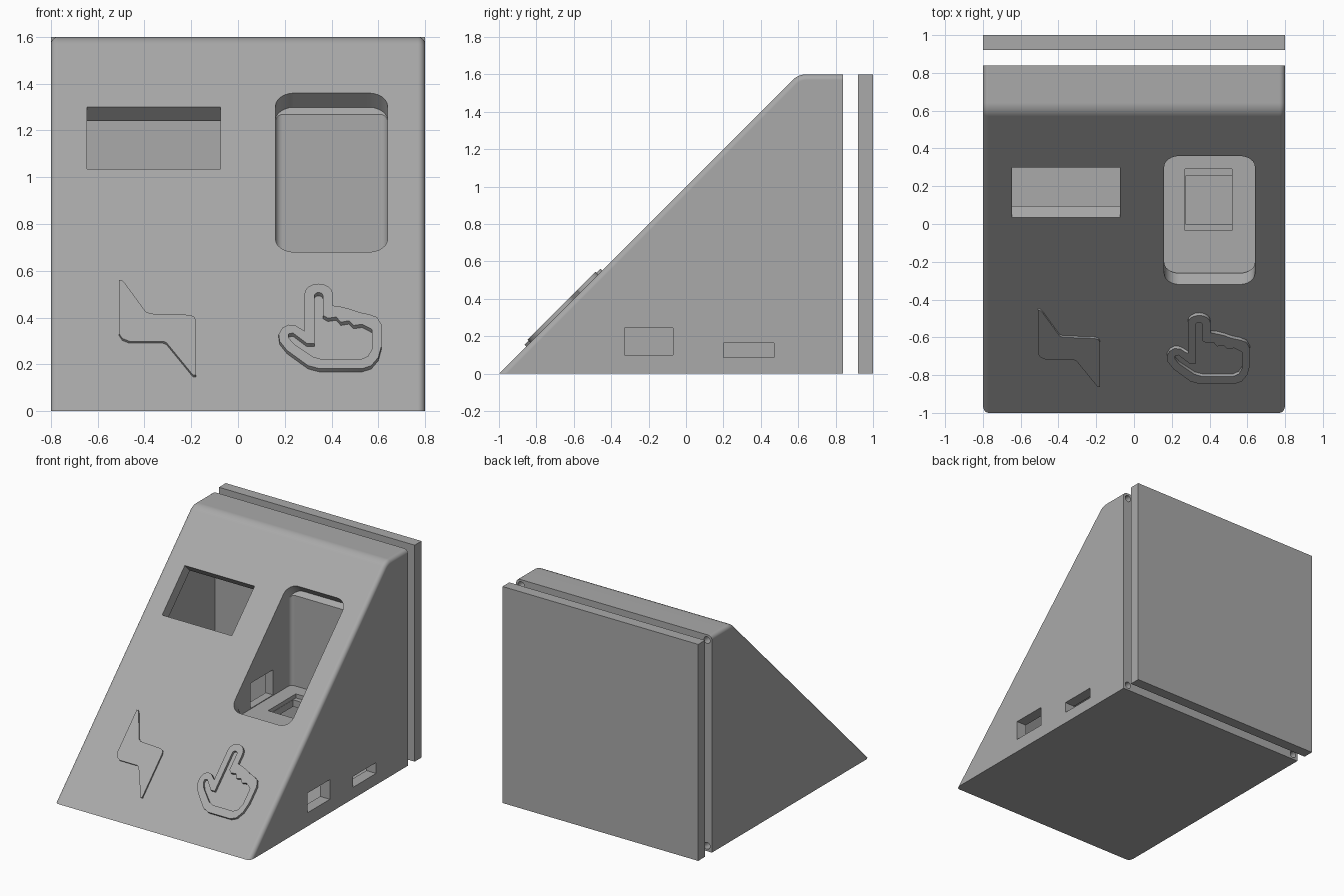
import bpy, bmesh, math
from mathutils import Matrix, Vector

if "Cube" in bpy.data.objects:
    bpy.data.objects.remove(bpy.data.objects["Cube"])

grey = bpy.data.materials.new("plain_grey")
grey.diffuse_color = (0.4, 0.4, 0.4, 1)
grey.use_nodes = True
grey.node_tree.nodes["Principled BSDF"].inputs["Base Color"].default_value = grey.diffuse_color

# Frame lying on the sloped front: local x across, local y up the slope, local z outward
SLOPE = Matrix.Translation((0, -1, 0)) @ Matrix.Rotation(math.radians(45), 4, 'X')
R2 = math.sqrt(2)


def add_object(name, bm):
    bmesh.ops.recalc_face_normals(bm, faces=bm.faces)
    me = bpy.data.meshes.new(name)
    bm.to_mesh(me)
    bm.free()
    ob = bpy.data.objects.new(name, me)
    bpy.context.collection.objects.link(ob)
    me.materials.append(grey)
    return ob


def extrude(name, pts, offset, rule=None, radius=0.03):
    """Extrude a closed 3D outline; optionally round the edges chosen by rule."""
    bm = bmesh.new()
    face = bm.faces.new([bm.verts.new(p) for p in pts])
    geo = bmesh.ops.extrude_face_region(bm, geom=[face])['geom']
    bmesh.ops.translate(bm, vec=offset, verts=[v for v in geo if isinstance(v, bmesh.types.BMVert)])
    if rule:
        edges = [e for e in bm.edges if rule(e.verts[0].co, e.verts[1].co)]
        bmesh.ops.bevel(bm, geom=edges, offset=radius, segments=6, profile=0.5, affect='EDGES')
    return add_object(name, bm)


def prism(name, yz, x0, x1, rule=None, radius=0.03):
    return extrude(name, [(x0, y, z) for y, z in yz], Vector((x1 - x0, 0, 0)), rule, radius)


def box(name, x, y, z):
    return prism(name, [(y[0], z[0]), (y[1], z[0]), (y[1], z[1]), (y[0], z[1])], x[0], x[1])


def slope_window(name, x, z, depth, radius=0):
    """Cutter square to the slope, sized by its front elevation."""
    u0, u1 = z[0] * R2, z[1] * R2
    pts = [(x[0], u0, -depth), (x[1], u0, -depth), (x[1], u1, -depth), (x[0], u1, -depth)]
    rule = (lambda a, b: abs(a.z - b.z) > 0.01) if radius else None
    ob = extrude(name, pts, Vector((0, 0, depth + 0.1)), rule, radius)
    ob.data.transform(SLOPE)
    return ob


def cut(target, cutter):
    bpy.context.view_layer.objects.active = target
    m = target.modifiers.new("cut", 'BOOLEAN')
    m.operation, m.solver, m.object = 'DIFFERENCE', 'EXACT', cutter
    bpy.ops.object.modifier_apply(modifier=m.name)
    bpy.data.objects.remove(cutter, do_unlink=True)


def smooth(ob):
    bpy.ops.object.select_all(action='DESELECT')
    ob.select_set(True)
    bpy.context.view_layer.objects.active = ob
    bpy.ops.object.shade_smooth_by_angle(angle=math.radians(30))
    m = ob.modifiers.new("even_normals", 'WEIGHTED_NORMAL')
    m.keep_sharp = True


# Wedge housing with a rounded brow and softened front side edges
r = 0.1
cy, cz = 0.6 + r * math.tan(math.radians(22.5)), 1.6 - r
brow = [(cy + r * math.cos(a), cz + r * math.sin(a))
        for a in (math.radians(135 - 7.5 * i) for i in range(7))]
profile = [(-1, 0)] + brow + [(0.84, 1.6), (0.84, 0)]


def front_side_edge(a, b):
    return abs(a.x - b.x) < 1e-4 and a.z + b.z > 0.01 and a.y + b.y < 1.67


housing = prism("housing", profile, -0.8, 0.8, front_side_edge, 0.03)

# Hollow interior, leaving solid stock for the sensor pocket
cavity = prism("cavity", [(-0.8, 0.08), (0.64, 1.52), (0.76, 1.52), (0.76, 0.08)], -0.72, 0.72)
cut(cavity, box("pocket_stock", (0.10, 0.76), (-0.34, 0.45), (0.52, 1.7)))
cut(housing, cavity)

# Sensor pocket: rounded back corners, flat floor
cut(housing, prism("pocket", [(-0.28, 0.6), (0.39, 0.6), (0.39, 1.27)], 0.16, 0.64,
                   lambda a, b: abs(a.x - b.x) < 1e-4 and a.y > 0.38 and b.y > 0.38))

# Openings in the sloped face
cut(housing, slope_window("display_window", (-0.645, -0.075), (1.035, 1.30), 0.12))
cut(housing, slope_window("sensor_window", (0.16, 0.64), (0.68, 1.36), 0.086, 0.08))

# Pocket floor recess, its through slot and the cable hole
cut(housing, box("recess", (0.27, 0.52), (-0.035, 0.29), (0.57, 0.65)))
cut(housing, box("slot", (0.272, 0.518), (0.0, 0.255), (0.45, 0.65)))
cut(housing, box("cable_hole", (0.04, 0.2), (-0.085, 0.18), (0.605, 0.79)))

# Connector ports on the right wall
cut(housing, box("large_port", (0.68, 0.9), (-0.33, -0.07), (0.10, 0.245)))
cut(housing, box("small_port", (0.68, 0.9), (0.20, 0.47), (0.085, 0.165)))

# Screw holes at the rear corners
for sx in (-0.76, 0.76):
    for hz in (0.04, 1.56):
        ring = [(sx + 0.025 * math.cos(t), 0.76, hz + 0.025 * math.sin(t))
                for t in (2 * math.pi * i / 20 for i in range(20))]
        cut(housing, extrude("screw_hole", ring, Vector((0, 0.2, 0))))
smooth(housing)

# Back cover, set off from the housing
box("back_cover", (-0.8, 0.8), (0.92, 1.0), (0, 1.6))


def emblem(name, loops, height):
    """Raised flat shape on the slope; a second loop becomes a hole."""
    cu = bpy.data.curves.new(name, 'CURVE')
    cu.dimensions, cu.fill_mode, cu.extrude = '2D', 'BOTH', height / 2
    for loop in loops:
        sp = cu.splines.new('POLY')
        sp.points.add(len(loop) - 1)
        for p, (x, z) in zip(sp.points, loop):
            p.co = (x, z * R2, 0, 1)
        sp.use_cyclic_u = True
    ob = bpy.data.objects.new(name, cu)
    bpy.context.collection.objects.link(ob)
    cu.materials.append(grey)
    ob.matrix_world = SLOPE @ Matrix.Translation((0, 0, height / 2))
    bpy.ops.object.select_all(action='DESELECT')
    ob.select_set(True)
    bpy.context.view_layer.objects.active = ob
    bpy.ops.object.convert(target='MESH')


def fingertip(x, z, rad):
    """Half-round end, left to right, in front elevation."""
    return [(x - rad * math.cos(math.pi * i / 8), z + rad / R2 * math.sin(math.pi * i / 8))
            for i in range(9)]


# Raised lightning bolt
emblem("bolt_emblem", [[
    (-0.508, 0.552), (-0.498, 0.552), (-0.485, 0.54), (-0.395, 0.417), (-0.375, 0.408),
    (-0.21, 0.403), (-0.188, 0.396), (-0.18, 0.38), (-0.18, 0.145), (-0.192, 0.145),
    (-0.305, 0.283), (-0.32, 0.29), (-0.465, 0.29), (-0.495, 0.302), (-0.508, 0.322)]], 0.012)

# Raised pointing hand outline
outer = fingertip(0.345, 0.488, 0.06) + [
    (0.405, 0.437), (0.44, 0.432), (0.48, 0.422), (0.52, 0.408), (0.56, 0.4), (0.595, 0.387),
    (0.614, 0.355), (0.614, 0.265), (0.6, 0.215), (0.57, 0.18), (0.53, 0.167), (0.35, 0.167),
    (0.30, 0.18), (0.21, 0.245), (0.178, 0.285), (0.174, 0.315), (0.19, 0.342), (0.215, 0.355),
    (0.245, 0.352), (0.285, 0.328)]
inner = fingertip(0.345, 0.48, 0.018) + [
    (0.363, 0.395), (0.385, 0.383), (0.42, 0.388), (0.44, 0.366), (0.475, 0.372), (0.495, 0.352),
    (0.53, 0.357), (0.555, 0.345), (0.573, 0.335), (0.573, 0.25), (0.555, 0.22), (0.525, 0.207),
    (0.36, 0.207), (0.32, 0.218), (0.24, 0.272), (0.216, 0.3), (0.216, 0.316), (0.235, 0.32),
    (0.295, 0.275), (0.327, 0.275)]
emblem("hand_emblem", [outer, inner], 0.02)
